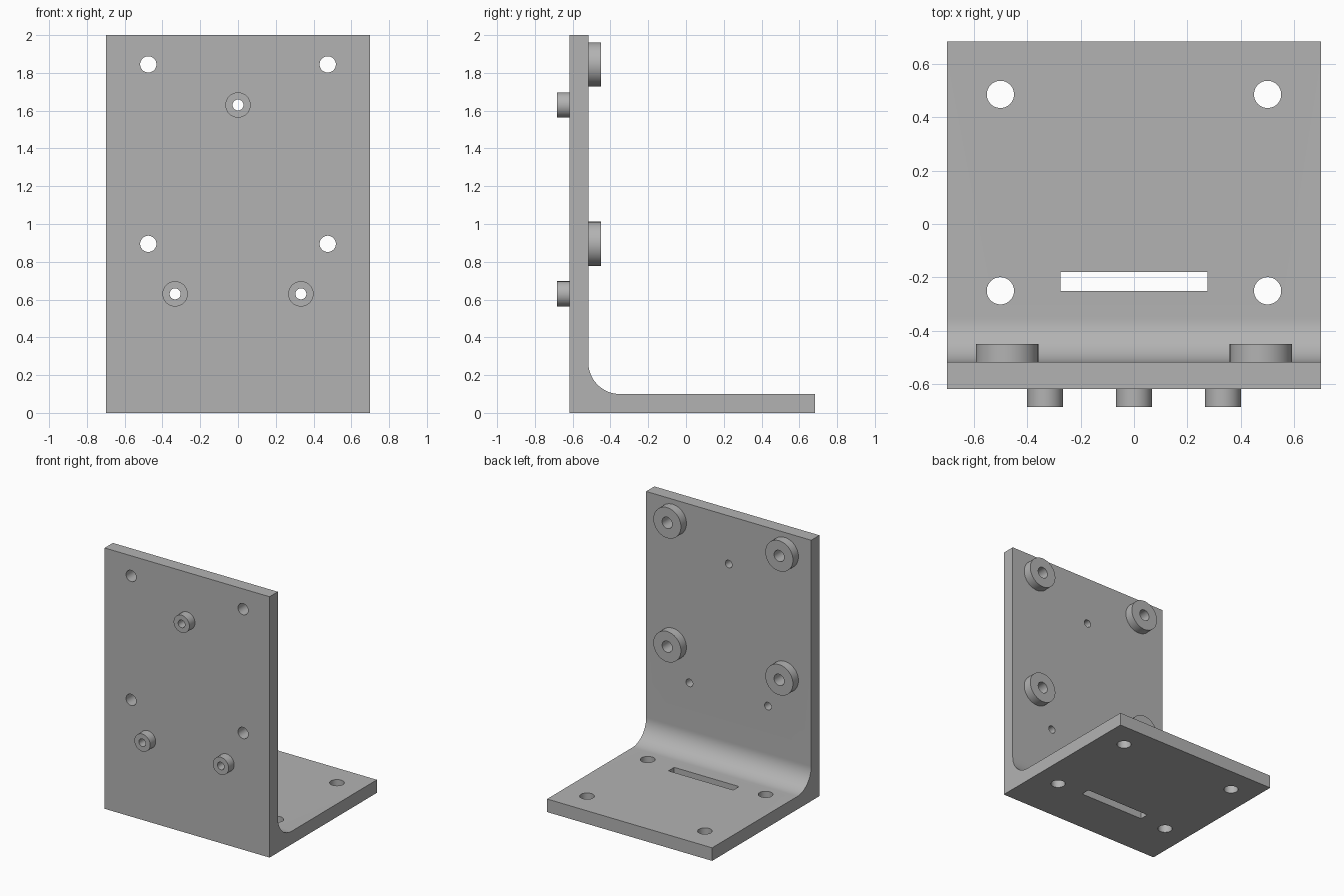
import bpy, bmesh, math
from mathutils import Matrix

cube = bpy.data.objects.get("Cube")
if cube:
    bpy.data.objects.remove(cube, do_unlink=True)

# Main dimensions
HALF_W, HEIGHT, THICK = 0.7, 2.0, 0.1
FRONT, BACK = -0.617, 0.683
INNER = FRONT + THICK
FILLET = 0.167
BOSS = 0.067

grey = bpy.data.materials.new("bracket grey")
grey.use_nodes = True
colour = (0.45, 0.45, 0.45, 1)
grey.diffuse_color = colour
grey.node_tree.nodes["Principled BSDF"].inputs["Base Color"].default_value = colour


def make_object(name, bm):
    bmesh.ops.recalc_face_normals(bm, faces=bm.faces[:])
    mesh = bpy.data.meshes.new(name)
    bm.to_mesh(mesh)
    bm.free()
    mesh.materials.append(grey)
    obj = bpy.data.objects.new(name, mesh)
    bpy.context.collection.objects.link(obj)
    return obj


def cylinder(name, radius, depth, centre, along_y):
    bm = bmesh.new()
    turn = Matrix.Rotation(math.pi / 2, 4, 'X') if along_y else Matrix()
    bmesh.ops.create_cone(bm, cap_ends=True, segments=48, radius1=radius,
                          radius2=radius, depth=depth,
                          matrix=Matrix.Translation(centre) @ turn)
    return make_object(name, bm)


def combine(target, tool, operation):
    mod = target.modifiers.new(tool.name, 'BOOLEAN')
    mod.operation, mod.solver, mod.object = operation, 'EXACT', tool
    bpy.context.view_layer.objects.active = target
    bpy.ops.object.modifier_apply(modifier=mod.name)
    bpy.data.objects.remove(tool, do_unlink=True)


# L-shaped profile with a rounded inner corner, extruded across the width
profile = [(FRONT, 0), (BACK, 0), (BACK, THICK)]
for i in range(21):
    a = -math.pi / 2 - i / 20 * math.pi / 2
    profile.append((INNER + FILLET + FILLET * math.cos(a),
                    THICK + FILLET + FILLET * math.sin(a)))
profile += [(INNER, HEIGHT), (FRONT, HEIGHT)]
bm = bmesh.new()
face = bm.faces.new([bm.verts.new((-HALF_W, y, z)) for y, z in profile])
ext = bmesh.ops.extrude_face_region(bm, geom=[face])
bmesh.ops.translate(bm, vec=(2 * HALF_W, 0, 0),
                    verts=[g for g in ext["geom"] if isinstance(g, bmesh.types.BMVert)])
bracket = make_object("angle_bracket", bm)

back_spots = [(x, z) for x in (-0.475, 0.475) for z in (0.895, 1.845)]
front_spots = [(0, 1.63), (-0.333, 0.63), (0.333, 0.63)]
bite = 0.03  # how far each boss sinks into the plate

# Bosses on both sides of the upright plate
for x, z in back_spots:
    combine(bracket, cylinder("back_boss", 0.117, BOSS + bite,
                              (x, INNER + (BOSS - bite) / 2, z), True), 'UNION')
for x, z in front_spots:
    combine(bracket, cylinder("front_boss", 0.067, BOSS + bite,
                              (x, FRONT - (BOSS - bite) / 2, z), True), 'UNION')

# Through holes in the upright plate
for spots, radius in ((back_spots, 0.043), (front_spots, 0.029)):
    for x, z in spots:
        combine(bracket, cylinder("bolt_hole", radius, 0.5,
                                  (x, FRONT + THICK / 2, z), True), 'DIFFERENCE')

# Mounting holes in the base
for x in (-0.5, 0.5):
    for y in (-0.25, 0.485):
        combine(bracket, cylinder("base_hole", 0.051, 0.5,
                                  (x, y, THICK / 2), False), 'DIFFERENCE')

# Slot in the base
bm = bmesh.new()
bmesh.ops.create_cube(bm, size=1, matrix=Matrix.Translation((0, -0.215, THICK / 2))
                      @ Matrix.Diagonal((0.55, 0.07, 0.4, 1)))
combine(bracket, make_object("base_slot", bm), 'DIFFERENCE')

# Smooth the curved walls, keep the edges sharp
bpy.ops.object.select_all(action='DESELECT')
bracket.select_set(True)
bpy.context.view_layer.objects.active = bracket
bpy.ops.object.shade_smooth_by_angle(angle=math.radians(30))
